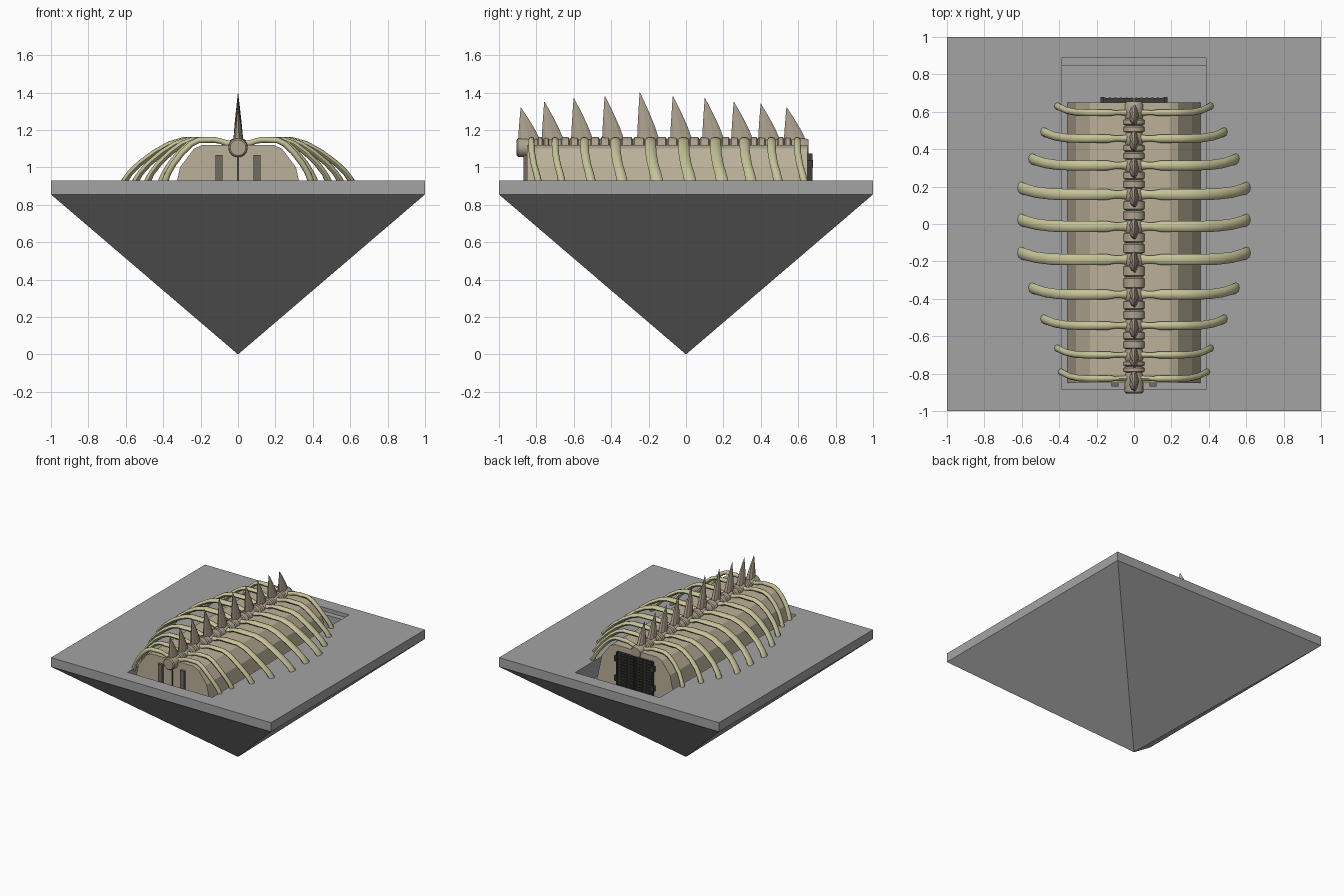
import bpy, bmesh, math
from mathutils import Vector

cube = bpy.data.objects.get("Cube")
if cube:
    bpy.data.objects.remove(cube, do_unlink=True)


def material(name, r, g, b):
    m = bpy.data.materials.new(name)
    m.use_nodes = True
    m.diffuse_color = (r, g, b, 1)
    m.node_tree.nodes["Principled BSDF"].inputs["Base Color"].default_value = (r, g, b, 1)
    return m


STONE = material("grey stone", 0.37, 0.37, 0.37)
PLASTER = material("tan plaster", 0.50, 0.44, 0.32)
BONE = material("yellow bone", 0.56, 0.54, 0.31)
TAUPE = material("taupe bone", 0.42, 0.36, 0.27)
PANEL = material("brown panel", 0.17, 0.145, 0.12)
IRON = material("dark iron", 0.05, 0.048, 0.046)


def finish(bm, name, mat, smooth=None):
    bmesh.ops.remove_doubles(bm, verts=bm.verts, dist=1e-5)
    bmesh.ops.recalc_face_normals(bm, faces=bm.faces)
    me = bpy.data.meshes.new(name)
    bm.to_mesh(me)
    bm.free()
    me.materials.append(mat)
    ob = bpy.data.objects.new(name, me)
    bpy.context.collection.objects.link(ob)
    if smooth:
        bpy.ops.object.select_all(action='DESELECT')
        ob.select_set(True)
        bpy.context.view_layer.objects.active = ob
        bpy.ops.object.shade_smooth_by_angle(angle=math.radians(smooth))
    return ob


def loft(name, rings, mat, smooth=None):
    """Skin a list of equal-length rings and cap both ends."""
    bm = bmesh.new()
    rows = [[bm.verts.new(p) for p in ring] for ring in rings]
    n = len(rows[0])
    for a, b in zip(rows, rows[1:]):
        for i in range(n):
            j = (i + 1) % n
            bm.faces.new((a[i], a[j], b[j], b[i]))
    bm.faces.new(rows[0])
    bm.faces.new(rows[-1])
    return finish(bm, name, mat, smooth)


def box(name, x, y, z, mat):
    rings = [[(x[0], y[0], h), (x[1], y[0], h), (x[1], y[1], h), (x[0], y[1], h)] for h in z]
    return loft(name, rings, mat)


def rect(hx, y0, y1, z):
    return [(-hx, y0, z), (hx, y0, z), (hx, y1, z), (-hx, y1, z)]


def angles(n):
    return [2 * math.pi * i / n for i in range(n)]


# Inverted pyramid with a slab top, a sunken pit and a ledge at the back of it
FLOOR = 0.79
loft("base", [rect(0.0002, -0.0002, 0.0002, 0), rect(1, -1, 1, 0.855), rect(1, -1, 1, 0.93),
              rect(0.385, -0.885, 0.89, 0.93), rect(0.385, -0.885, 0.89, 0.90),
              rect(0.385, -0.885, 0.845, 0.90), rect(0.385, -0.885, 0.845, FLOOR)], STONE)

# Vaulted hall with faceted sides
half = [(0.355, FLOOR), (0.31, 1.0), (0.235, 1.10), (0.19, 1.12)]
outline = half + [(-x, z) for x, z in reversed(half)]
loft("hall", [[(x, y, z) for x, z in outline] for y in (-0.85, 0.65)], PLASTER)

# Front panels and centre seam
for side, s in (("left", 1), ("right", -1)):
    box("front_panel_" + side, sorted((s * 0.082, s * 0.12)), (-0.87, -0.84), (FLOOR, 1.065), PANEL)
box("front_seam", (-0.005, 0.005), (-0.856, -0.84), (FLOOR, 1.07), IRON)

# Back double door with a raised grid and hinges
for side, s in (("left", 1), ("right", -1)):
    xs = sorted((s * 0.004, s * 0.165))
    box("door_leaf_" + side, xs, (0.64, 0.664), (FLOOR, 1.075), IRON)
    for i in range(12):
        z = FLOOR + 0.008 + i * 0.0235
        box("door_slat_" + side, xs, (0.66, 0.674), (z, z + 0.011), IRON)
    for i in range(6):
        x = s * (0.012 + i * 0.029)
        box("door_bar_" + side, (x - 0.005, x + 0.005), (0.66, 0.677), (FLOOR, 1.075), IRON)
    for z in (0.84, 1.0):
        box("door_hinge_" + side, sorted((s * 0.16, s * 0.18)), (0.65, 0.68), (z, z + 0.04), IRON)

# Rib stations along the spine: y, reach, spike tip height
stations = [(-0.826, 0.395, 1.32), (-0.70, 0.415, 1.35), (-0.543, 0.49, 1.37),
            (-0.377, 0.555, 1.38), (-0.19, 0.615, 1.40), (-0.013, 0.615, 1.38),
            (0.158, 0.615, 1.37), (0.313, 0.555, 1.35), (0.457, 0.49, 1.34), (0.595, 0.415, 1.32)]

# Rib path: distance outwards, height, sway, width and thickness factors
rib_path = [(0.02, 1.12, 0, 1.1, 1.3), (0.065, 1.13, 0, 0.75, 1.0), (0.10, 1.142, 0, 0.7, 0.9),
            (0.15, 1.147, 0, 1, 1), (0.29, 1.145, 0, 1, 1), (0.36, 1.125, 0, 1, 1),
            (0.44, 1.08, 0.002, 1, 1), (0.52, 1.02, 0.012, 1, 1), (0.57, 0.97, 0.026, 1.05, 1),
            (0.598, 0.93, 0.035, 1.1, 1.1), (0.608, 0.905, 0.037, 0.9, 0.9)]


def rib(y, reach):
    k = (reach - 0.1) / 0.508
    pts = [(x if x <= 0.1 else 0.1 + (x - 0.1) * k, z) for x, z, *_ in rib_path]
    width = 0.017 + 0.013 * (reach - 0.395) / 0.22
    rings = []
    for i, (px, pz) in enumerate(pts):
        a, b = pts[max(i - 1, 0)], pts[min(i + 1, len(pts) - 1)]
        t = Vector((b[0] - a[0], 0, b[1] - a[1])).normalized()
        normal = Vector((-t.z, 0, t.x))
        _, _, sway, w, h = rib_path[i]
        rings.append([Vector((px, y + sway, pz)) + normal * (math.sin(u) * 0.016 * h)
                      + Vector((0, math.cos(u) * width * w, 0)) for u in angles(8)])
    ob = loft("rib_pair", rings, BONE, 50)
    ob.modifiers.new("both_sides", 'MIRROR')


def spike(y, tip):
    """Fluted thorn leaning to the front."""
    cy, z0 = y - 0.013, 1.13
    rings = []
    for t, s in ((0, 1), (0.12, 0.97), (0.35, 0.77), (0.6, 0.5), (0.82, 0.24), (1, 0.02)):
        lean = -0.045 * (1 - s)
        rings.append([(math.cos(u) * 0.027 * s * (1, 0.8)[i % 2],
                       cy + lean + math.sin(u) * 0.06 * s * (1, 0.85)[(i + 1) % 2],
                       z0 + (tip - z0) * t) for i, u in enumerate(angles(14))])
    loft("spike", rings, TAUPE)


for y, reach, tip in stations:
    rib(y, reach)
    spike(y, tip)

# Spine of swelling vertebrae with grooves between them
profile = [(-0.905, 0.042), (-0.898, 0.05)]
ys = [s[0] for s in stations]
for a, b in zip(ys, ys[1:]):
    mid = (a + b) / 2
    profile += [(a - 0.02, 0.052), (a, 0.054), (a + 0.02, 0.048), (a + 0.032, 0.046),
                (a + 0.038, 0.058), (mid - 0.008, 0.060), (mid, 0.045), (mid + 0.008, 0.060),
                (b - 0.038, 0.058), (b - 0.032, 0.046)]
profile += [(0.575, 0.052), (0.60, 0.054), (0.64, 0.05), (0.655, 0.042)]
loft("spine", [[(r * math.cos(u), y, 1.105 + min(r, 0.056) * math.sin(u)) for u in angles(16)]
               for y, r in profile], TAUPE, 40)
